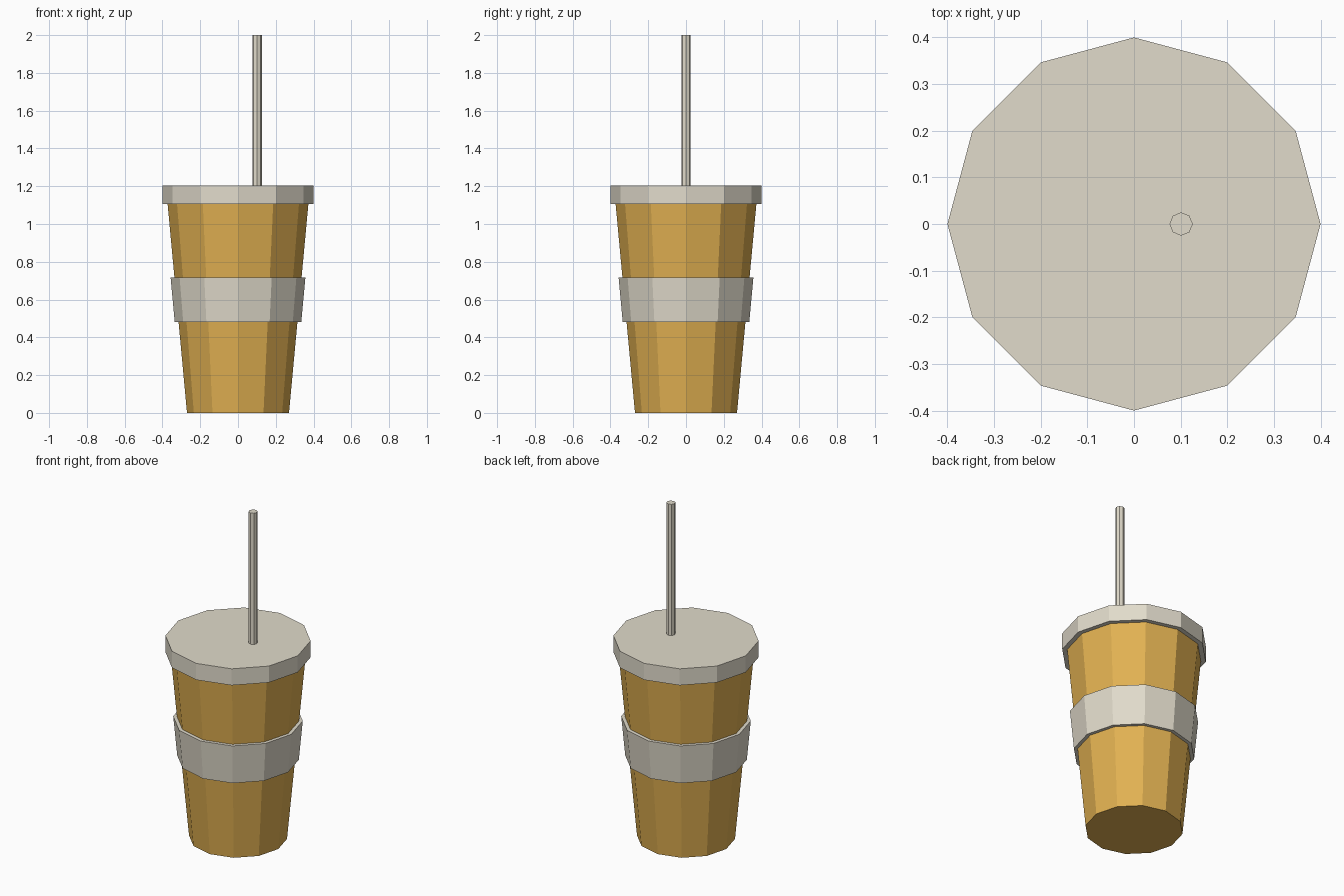
import bpy, bmesh, math

if "Cube" in bpy.data.objects:
    bpy.data.objects.remove(bpy.data.objects["Cube"])


def material(name, rgb):
    m = bpy.data.materials.new(name)
    m.diffuse_color = (*rgb, 1.0)
    m.use_nodes = True
    m.node_tree.nodes["Principled BSDF"].inputs["Base Color"].default_value = m.diffuse_color
    return m


def lathe(name, profile, sides, mat, x=0.0, closed=False):
    """Spin (radius, z) points into a flat-sided solid; closed makes a ring."""
    bm = bmesh.new()
    rings = []
    for r, z in profile:
        rings.append([bm.verts.new((r * math.cos(2 * math.pi * i / sides),
                                    r * math.sin(2 * math.pi * i / sides), z))
                      for i in range(sides)])
    pairs = list(zip(rings, rings[1:]))
    if closed:
        pairs.append((rings[-1], rings[0]))
    else:
        bm.faces.new(rings[0])
        bm.faces.new(rings[-1])
    for a, b in pairs:
        for i in range(sides):
            j = (i + 1) % sides
            bm.faces.new((a[i], a[j], b[j], b[i]))
    bmesh.ops.recalc_face_normals(bm, faces=bm.faces)
    me = bpy.data.meshes.new(name)
    bm.to_mesh(me)
    bm.free()
    me.materials.append(mat)
    ob = bpy.data.objects.new(name, me)
    ob.location.x = x
    bpy.context.collection.objects.link(ob)
    return ob


amber = material("amber", (0.76, 0.44, 0.084))
cream = material("cream grey", (0.752, 0.708, 0.597))

# Tapered cup body
lathe("cup", [(0.27, 0), (0.373, 1.11)], 12, amber)
# Lid with a small overhang
lathe("lid", [(0.40, 1.105), (0.40, 1.205)], 12, cream)
# Grip sleeve around the middle, inner wall just inside the cup wall
lathe("sleeve", [(0.335, 0.482), (0.357, 0.718), (0.333, 0.718), (0.311, 0.482)],
      12, cream, closed=True)
# Straw standing off centre in the lid
lathe("straw", [(0.025, 1.19), (0.025, 2.0)], 8, cream, x=0.101)
